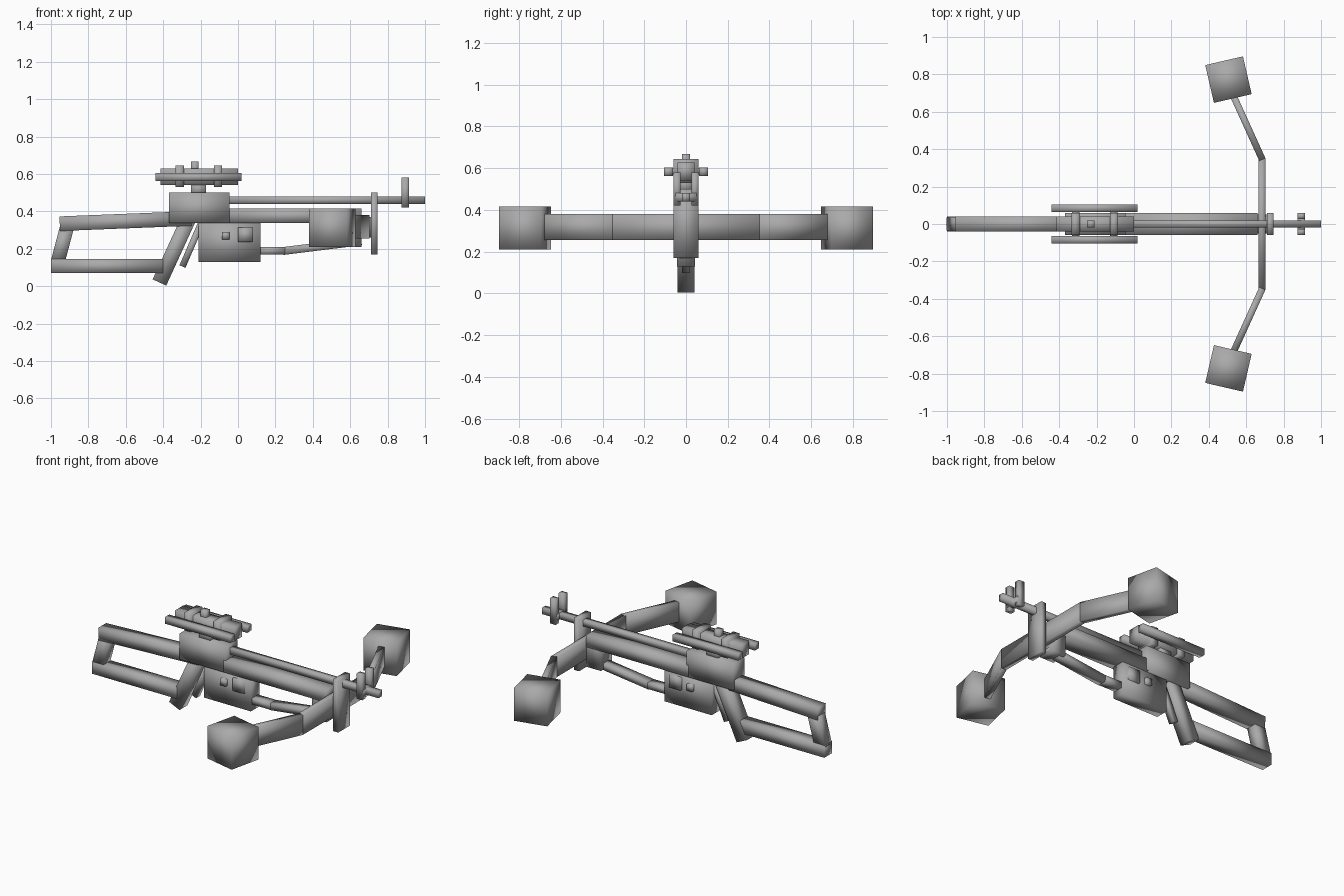
import bpy
import bmesh
from math import radians
from mathutils import Matrix, Vector

default = bpy.data.objects.get("Cube")
if default:
    bpy.data.objects.remove(default, do_unlink=True)

grey = bpy.data.materials.new("plain grey")
grey.use_nodes = True
colour = (0.4, 0.4, 0.4, 1)
grey.diffuse_color = colour
grey.node_tree.nodes["Principled BSDF"].inputs["Base Color"].default_value = colour


def block(name, centre, size, turn=Matrix.Identity(4)):
    """Smooth-shaded cuboid with its own orientation."""
    bm = bmesh.new()
    bmesh.ops.create_cube(bm, size=1, matrix=turn @ Matrix.Diagonal((*size, 1)))
    for face in bm.faces:
        face.smooth = True
    mesh = bpy.data.meshes.new(name)
    bm.to_mesh(mesh)
    bm.free()
    mesh.materials.append(grey)
    obj = bpy.data.objects.new(name, mesh)
    obj.location = centre
    bpy.context.collection.objects.link(obj)
    return obj


def box(name, x, z, half, y=0):
    """Upright cuboid from x and z ranges and a half width around y."""
    centre = ((x[0] + x[1]) / 2, y, (z[0] + z[1]) / 2)
    return block(name, centre, (x[1] - x[0], 2 * half, z[1] - z[0]))


def bar(name, start, end, width, height):
    """Cuboid running between two points."""
    a, b = Vector(start), Vector(end)
    turn = (b - a).to_track_quat('X', 'Z').to_matrix().to_4x4()
    return block(name, (a + b) / 2, ((b - a).length, width, height), turn)


# Shoulder stock and grip
bar("upper_stock", (-0.953, 0, 0.334), (-0.25, 0, 0.362), 0.08, 0.078)
box("lower_stock", (-1, -0.4), (0.07, 0.145), 0.04)
bar("butt", (-0.965, 0, 0.125), (-0.912, 0, 0.325), 0.07, 0.075)
bar("grip", (-0.42, 0, 0.02), (-0.255, 0, 0.38), 0.08, 0.08)
bar("trigger", (-0.297, 0, 0.105), (-0.2, 0, 0.33), 0.04, 0.035)

# Body, magazine and side buttons
box("receiver", (-0.37, -0.045), (0.338, 0.5), 0.06)
box("magazine", (-0.21, 0.12), (0.13, 0.345), 0.042)
box("small_button", (-0.085, -0.045), (0.25, 0.29), 0.06)
box("large_button", (0, 0.08), (0.235, 0.315), 0.055)

# Rail, barrel and fore end
box("rail", (-0.06, 0.66), (0.338, 0.415), 0.06)
box("barrel", (-0.06, 1), (0.44, 0.48), 0.018)
box("riser", (0.56, 0.66), (0.21, 0.413), 0.055)
box("front_plate", (0.71, 0.747), (0.17, 0.5), 0.06)
box("plate_joint", (0.66, 0.72), (0.26, 0.37), 0.05)
bar("rear_brace", (0.1, 0, 0.19), (0.25, 0, 0.19), 0.06, 0.04)
bar("front_brace", (0.24, 0, 0.188), (0.66, 0, 0.24), 0.06, 0.042)

# Front sight
box("sight_crossbar", (0.875, 0.915), (0.44, 0.48), 0.05)
for side, label in ((1, "left"), (-1, "right")):
    box(label + "_sight_post", (0.875, 0.915), (0.42, 0.58), 0.017, side * 0.043)

# Bow with a heavy block on each tip
box("bow_centre", (0.665, 0.702), (0.255, 0.38), 0.352)
for side, label in ((1, "left"), (-1, "right")):
    bar(label + "_limb", (0.686, side * 0.345, 0.318), (0.52, side * 0.71, 0.318), 0.036, 0.125)
    block(label + "_tip_block", (0.505, side * 0.772, 0.313), (0.207,) * 3,
          Matrix.Rotation(radians(side * 13), 4, 'Z'))

# Scope
box("scope_mount", (-0.25, -0.17), (0.48, 0.56), 0.035)
box("scope_body", (-0.415, 0), (0.542, 0.628), 0.04)
box("scope_knob", (-0.25, -0.21), (0.6, 0.667), 0.02)
for x, label in ((-0.312, "rear"), (-0.107, "front")):
    box(label + "_scope_clamp", (x - 0.022, x + 0.022), (0.53, 0.645), 0.06)
    box(label + "_rail_link", (x - 0.02, x + 0.02), (0.57, 0.6), 0.08)
for side, label in ((1, "left"), (-1, "right")):
    box(label + "_scope_rail", (-0.44, 0.02), (0.562, 0.604), 0.021, side * 0.084)
